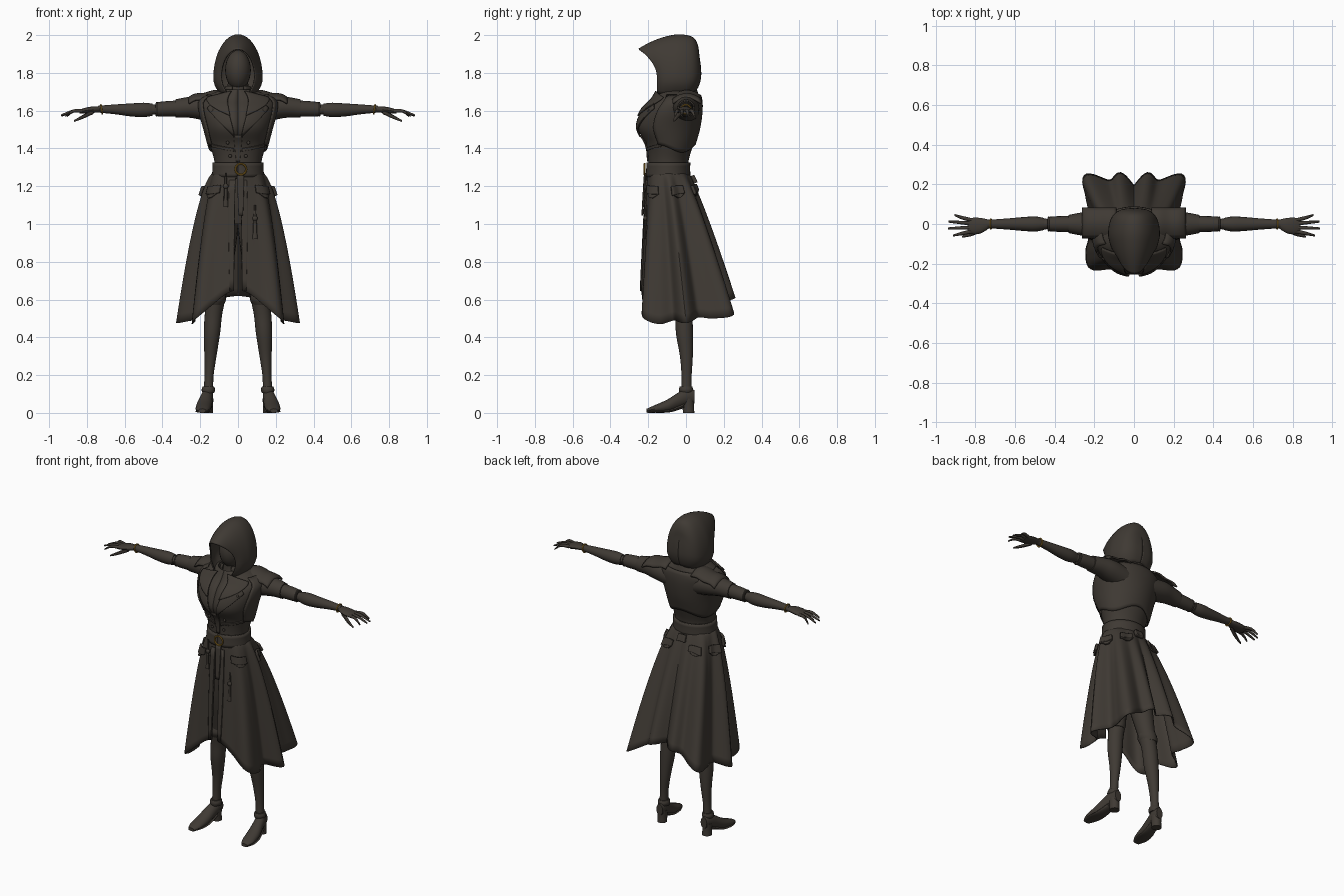
import bpy, bmesh, math
from math import sin, cos, pi
from mathutils import Vector

if "Cube" in bpy.data.objects:
    bpy.data.objects.remove(bpy.data.objects["Cube"], do_unlink=True)


def material(name, rgb):
    m = bpy.data.materials.new(name)
    m.use_nodes = True
    m.diffuse_color = (*rgb, 1)
    m.node_tree.nodes["Principled BSDF"].inputs["Base Color"].default_value = (*rgb, 1)
    return m


CLOTH = material("dark brown cloth", (0.05, 0.042, 0.034))
GOLD = material("gold", (0.33, 0.18, 0.02))


def smooth(obj, mat=CLOTH):
    obj.data.materials.append(mat)
    bpy.ops.object.select_all(action="DESELECT")
    obj.select_set(True)
    bpy.context.view_layer.objects.active = obj
    bpy.ops.object.shade_smooth_by_angle(angle=math.radians(40))


def finish(name, bm, mirror=False, thick=0):
    bmesh.ops.recalc_face_normals(bm, faces=bm.faces)
    mesh = bpy.data.meshes.new(name)
    bm.to_mesh(mesh)
    bm.free()
    obj = bpy.data.objects.new(name, mesh)
    bpy.context.collection.objects.link(obj)
    smooth(obj)
    if thick:
        mod = obj.modifiers.new("thickness", "SOLIDIFY")
        mod.thickness, mod.offset = thick, 0
    if mirror:
        obj.modifiers.new("mirror", "MIRROR").use_mirror_merge = False
    return obj


def spline(keys, t):
    """Smooth curve through equal-length tuples, t from 0 to 1."""
    f = min(max(t, 0), 1) * (len(keys) - 1)
    i = min(int(f), len(keys) - 2)
    u = f - i
    a, b, c, d = (Vector(keys[min(max(j, 0), len(keys) - 1)]) for j in range(i - 1, i + 3))
    return b + (c - a) * u / 2 + (a - b * 2.5 + c * 2 - d / 2) * u**2 + (b * 1.5 - a / 2 - c * 1.5 + d / 2) * u**3


def tube(name, axis, keys, mirror=True, sides=16, steps=4):
    """Loft of ellipses; keys are x, y, z and two radii."""
    bm, rings = bmesh.new(), []
    count = (len(keys) - 1) * steps
    for i in range(count + 1):
        x, y, z, p, q = spline(keys, i / count)
        ring = []
        for k in range(sides):
            c, s = p * cos(2 * pi * k / sides), q * sin(2 * pi * k / sides)
            off = {"x": (0, c, s), "y": (c, 0, s), "z": (c, s, 0)}[axis]
            ring.append(bm.verts.new(Vector((x, y, z)) + Vector(off)))
        rings.append(ring)
    for lo, hi in zip(rings, rings[1:]):
        for k in range(sides):
            n = (k + 1) % sides
            bm.faces.new((lo[k], lo[n], hi[n], hi[k]))
    bm.faces.new(rings[0])
    bm.faces.new(rings[-1])
    return finish(name, bm, mirror)


def sheet(name, fn, nu, nv, thick=0.006, mirror=False):
    """Cloth grid from fn(u, v)."""
    bm = bmesh.new()
    g = [[bm.verts.new(fn(i / nu, j / nv)) for j in range(nv + 1)] for i in range(nu + 1)]
    for i in range(nu):
        for j in range(nv):
            bm.faces.new((g[i][j], g[i + 1][j], g[i + 1][j + 1], g[i][j + 1]))
    return finish(name, bm, mirror, thick)


def patch(name, surf, corners, off, mirror=True, thick=0.008, n=10):
    """Four-cornered plate lying on a surface; corners go round in order."""
    a, b, c, d = map(Vector, corners)
    return sheet(name, lambda u, v: surf(*a.lerp(b, u).lerp(d.lerp(c, u), v), off), n, n, thick, mirror)


def ball(name, loc, radii):
    bpy.ops.mesh.primitive_uv_sphere_add(segments=24, ring_count=14, location=loc)
    o = bpy.context.object
    o.name, o.scale = name, radii
    smooth(o)


def ring(name, loc, rot, major, minor, mat=GOLD):
    bpy.ops.mesh.primitive_torus_add(location=loc, rotation=rot, major_radius=major, minor_radius=minor,
                                     major_segments=28, minor_segments=8)
    o = bpy.context.object
    o.name = name
    smooth(o, mat)


# Torso profile: height, half width, front y, back y
BODY = [(1.24, .125, -.2, .01), (1.33, .122, -.196, .01), (1.42, .146, -.208, .035), (1.51, .17, -.252, .06),
        (1.6, .193, -.225, .072), (1.66, .185, -.17, .07), (1.71, .085, -.14, .055)]


def body_at(t, a, off=0):
    z, w, front, back = spline(BODY, t)
    return Vector(((w + off) * sin(a), (front + back) / 2 - ((back - front) / 2 + off) * cos(a), z))


def body(a, z, off=0):
    """Torso point at angle a from the front and height z."""
    i = max(k for k in range(len(BODY) - 1) if BODY[k][0] <= z)
    f = (z - BODY[i][0]) / (BODY[i + 1][0] - BODY[i][0])
    return body_at((i + f) / (len(BODY) - 1), a, off)


# Skirt hem from front to back: radius and height at even angles
HEM = [(.235, .65), (.24, .63), (.262, .575), (.315, .5), (.28, .47), (.24, .49), (.325, .475), (.245, .505),
       (.28, .5), (.35, .515), (.255, .58), (.268, .61), (.195, .62)]


def skirt(a, t, off=0):
    """Coat skirt point at angle a, t = 0 at the waist and 1 at the hem."""
    s, c = sin(a), cos(a)
    r, hem = spline(HEM, abs((a + pi) % (2 * pi) - pi) / pi)
    p, q = t**.6, t**.85
    x = .127 * s * (1 - p) + r * s * p
    y = (-.095 - .107 * c) * (1 - q) - r * c * q
    return Vector((x + off * s, y - off * c, 1.27 + (hem - 1.27) * t))


# Coat
sheet("coat_body", lambda u, v: body_at(v, 2 * pi * u), 40, 40)
sheet("coat_skirt", lambda u, v: skirt(.09 + u * (2 * pi - .18), v**1.5), 144, 24)
sheet("back_cape", lambda u, v: body(1.1 + u * (2 * pi - 2.2), 1.4 + .02 * cos(u * 4 * pi) * (1 - v) + .28 * v,
                                     .012), 36, 14, .008)
sheet("belt", lambda u, v: body(2 * pi * u, 1.255 + .07 * v, .008), 40, 4, .012)
patch("lapel", body, [(.1, 1.46), (.6, 1.55), (.9, 1.61), (.35, 1.69)], .012)
patch("collar_flap", body, [(.2, 1.57), (.7, 1.62), (1.0, 1.67), (.3, 1.7)], .02)
patch("coat_front_edge", body, [(-.08, 1.33), (.08, 1.33), (.14, 1.47), (-.14, 1.47)], .006, False)
patch("waist_seam", body, [(.15, 1.385), (1.2, 1.41), (1.2, 1.425), (.15, 1.4)], .006)
for name, start, end in (("front_pocket", .55, 1.1), ("side_pocket", 1.6, 2.05), ("back_pocket", 2.4, 2.8)):
    mid = (start + end) / 2
    patch(name + "_flap", skirt, [(start, .09), (end, .09), (end, .14), (start, .15)], .014, thick=.014)
    patch(name + "_tip", skirt, [(start, .14), (end, .14), (mid + .06, .17), (mid - .06, .17)], .012)
patch("back_pouch", skirt, [(2.98, .02), (3.3, .02), (3.3, .08), (2.98, .08)], .015, False, .02)
for side in (-1, 1):
    for a, z in ((.72, 1.6), (.35, 1.43), (.3, 1.36)):
        ball("coat_button", body(side * a, z, .012), (.009, .006, .009))

# Shoulder straps
sheet("shoulder_strap", lambda u, v: Vector((.09 + .17 * u, -.07 + .15 * v,
      1.7 - .035 * u**3 - .03 * (2 * v - 1)**2 + .005 * sin(9 * u))), 14, 8, .01, True)

# Neck and collar
tube("neck", "z", [(0, -.04, 1.62, .08, .09), (0, -.04, 1.7, .06, .07), (0, -.05, 1.78, .05, .055)], False)
sheet("standing_collar", lambda u, v: Vector(((.082 - .02 * v) * sin(.5 + u * (2 * pi - 1)),
      -.045 - (.095 - .02 * v) * cos(.5 + u * (2 * pi - 1)), 1.66 + .07 * v)), 30, 5, .008)

# Hood: arches from front rim to back; top y, top z, side y, side z, half width
HOOD = [(-.25, 1.925, -.152, 1.78, .088), (-.19, 1.958, -.125, 1.77, .108), (-.12, 1.985, -.09, 1.77, .12),
        (-.04, 2.0, -.05, 1.77, .127), (.03, 1.988, .005, 1.77, .12), (.058, 1.95, .045, 1.78, .1),
        (.066, 1.9, .07, 1.79, .06), (.068, 1.88, .077, 1.79, 0)]


def hood(u, v):
    yt, zt, ys, zs, w = spline(HOOD, v)
    th = math.radians(-116 + 232 * u)
    c = cos(th)
    low = min(c, 0)**2
    drop = zt - zs if c > 0 else .2
    return Vector((w * sin(th) * (1 - 1.4 * low), ys + (yt - ys) * max(c, 0)**2 - .15 * v * low, zs + drop * c))


sheet("hood", hood, 32, 28, .008)
ball("shadowed_face", (0, -.065, 1.815), (.068, .08, .105))

# Arms and hands
tube("sleeve", "x", [(.08, 0, 1.6, .07, .07), (.19, 0, 1.615, .07, .064), (.26, 0, 1.618, .059, .055),
                     (.33, 0, 1.612, .046, .048)])
tube("upper_arm", "x", [(.31, 0, 1.612, .041, .042), (.37, 0, 1.61, .04, .041), (.42, 0, 1.608, .037, .038),
                        (.437, 0, 1.607, .033, .034)])
tube("forearm", "x", [(.452, 0, 1.605, .03, .032), (.5, 0, 1.604, .038, .038), (.57, 0, 1.604, .034, .034),
                      (.65, 0, 1.607, .027, .026), (.74, 0, 1.608, .021, .018)])
tube("palm", "x", [(.73, 0, 1.607, .021, .015), (.77, -.008, 1.605, .038, .017), (.81, -.01, 1.6, .042, .015),
                   (.84, -.01, 1.595, .034, .01)])
for name, y0, x1, y1, z1 in (("little", .02, .905, .045, 1.57), ("ring", .002, .935, .012, 1.572),
                             ("middle", -.018, .938, -.022, 1.575), ("index", -.038, .912, -.058, 1.572)):
    tube(name + "_finger", "x", [(.82, y0, 1.598, .01, .01), (.87, (y0 + y1) / 2, 1.598, .009, .009),
                                 (x1, y1, z1, .005, .005)], sides=10)
tube("thumb", "x", [(.765, -.025, 1.595, .014, .013), (.82, -.05, 1.568, .011, .011), (.868, -.064, 1.545, .005, .005)],
     sides=10)
for side in (-1, 1):
    ball("elbow_joint", (side * .445, 0, 1.606), (.027, .027, .027))
    ring("bracelet", (side * .722, 0, 1.607), (0, pi / 2 + side * .15, 0), .025, .004)
    ring("elbow_cuff", (side * .43, 0, 1.607), (0, pi / 2, 0), .034, .005, CLOTH)

# Legs and shoes
tube("hips", "z", [(0, -.09, 1.26, .11, .09), (0, -.08, 1.12, .13, .09), (0, -.07, 1.0, .11, .075)], False, 24)
tube("leg", "z", [(.06, -.07, 1.08, .07, .08), (.085, -.05, .85, .07, .075), (.113, -.02, .62, .05, .053),
                  (.13, -.012, .52, .046, .046), (.138, -.008, .42, .043, .045), (.146, .002, .3, .032, .034),
                  (.153, .003, .2, .024, .027), (.157, .002, .12, .025, .027), (.16, 0, .07, .024, .026)], sides=20)
tube("knee_guard", "z", [(.115, -.02, .63, .05, .055), (.12, -.02, .6, .057, .06), (.125, -.015, .57, .048, .052)])
tube("shoe", "y", [(.19, -.208, .012, .02, .01), (.187, -.17, .02, .037, .019), (.18, -.1, .036, .041, .034),
                   (.17, -.04, .065, .035, .043), (.162, .005, .085, .031, .045), (.158, .045, .085, .022, .036)])
tube("shoe_heel", "z", [(.16, .014, 0, .029, .03), (.16, .012, .035, .028, .031), (.16, .01, .075, .03, .034)])
tube("shoe_sole", "y", [(.19, -.205, .006, .022, .006), (.186, -.15, .008, .041, .007), (.178, -.08, .013, .038, .009),
                        (.165, -.01, .04, .028, .014)])
tube("ankle_strap", "z", [(.157, 0, .105, .03, .034), (.157, 0, .122, .036, .038), (.157, 0, .14, .03, .033)])

# Buckle, hanging straps and tassels
ring("buckle", (.015, -.219, 1.29), (pi / 2, 0, 0), .029, .005)
patch("hanging_strap", skirt, [(-.03, .02), (.2, .02), (.13, .36), (.01, .36)], .016, False)
patch("front_trim", skirt, [(.09, .06), (.3, .06), (.18, .99), (.09, .99)], .006)
for x, top, bottom in ((-.065, 1.27, 1.09), (.09, 1.1, .92)):
    cord = [(x, -.21, top, .004, .004), (x, -.215, (top + bottom) / 2, .009, .007), (x, -.22, bottom, .013, .006)]
    tube("tassel", "z", cord, False, 8)
    ball("tassel_knot", (x, -.215, (top + bottom) / 2 + .02), (.014, .01, .014))
